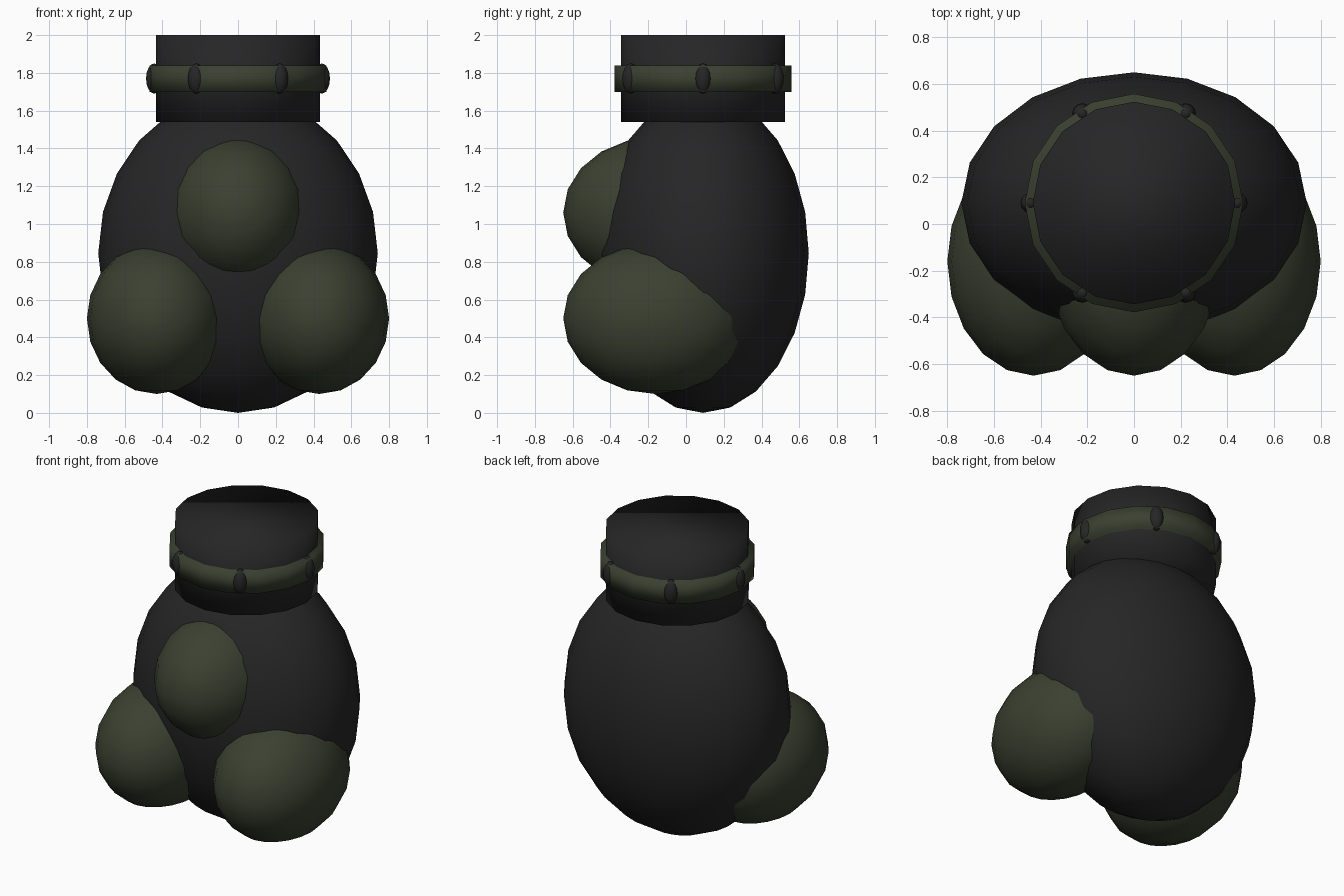
import bpy
from math import cos, sin, tau

if "Cube" in bpy.data.objects:
    bpy.data.objects.remove(bpy.data.objects["Cube"], do_unlink=True)


def material(name, colour):
    m = bpy.data.materials.new(name)
    m.use_nodes = True
    m.diffuse_color = colour
    bsdf = m.node_tree.nodes["Principled BSDF"]
    bsdf.inputs["Base Color"].default_value = colour
    bsdf.inputs["Roughness"].default_value = 0.8
    return m


black = material("charcoal black", (0.019, 0.019, 0.019, 1))
green = material("dark olive green", (0.043, 0.052, 0.030, 1))


def finish(name, mat):
    ob = bpy.context.object
    ob.name = ob.data.name = name
    ob.data.materials.append(mat)
    bpy.ops.object.transform_apply(location=False, rotation=False, scale=True)
    bpy.ops.object.shade_smooth()
    return ob


def ellipsoid(name, centre, radii, mat, segments, rings):
    bpy.ops.mesh.primitive_uv_sphere_add(
        segments=segments, ring_count=rings, radius=1, location=centre)
    bpy.context.object.scale = radii
    return finish(name, mat)


def drum(name, radius, bottom, top, mat):
    bpy.ops.mesh.primitive_cylinder_add(
        vertices=16, radius=radius, depth=top - bottom,
        location=(0, AXIS_Y, (bottom + top) / 2))
    return finish(name, mat)


AXIS_Y = 0.09

# Egg-shaped body
ellipsoid("body", (0, AXIS_Y, 0.845), (0.74, 0.56, 0.845), black, 20, 12)

# Three bulging pads on the front
for name, x, z in (("upper_pad", 0, 1.06),
                   ("left_pad", 0.43, 0.5),
                   ("right_pad", -0.43, 0.5)):
    ellipsoid(name, (x, -0.16, z), (0.37, 0.49, 0.40), green, 20, 10)

# Neck and the band around it
drum("neck", 0.434, 1.54, 2.0, black)
drum("neck_band", 0.468, 1.70, 1.84, green)

# Six studs on the band
for i in range(6):
    a = tau * i / 6
    ellipsoid(f"band_stud_{i + 1}",
              (0.443 * cos(a), AXIS_Y + 0.443 * sin(a), 1.77),
              (0.044, 0.044, 0.08), black, 12, 8)
